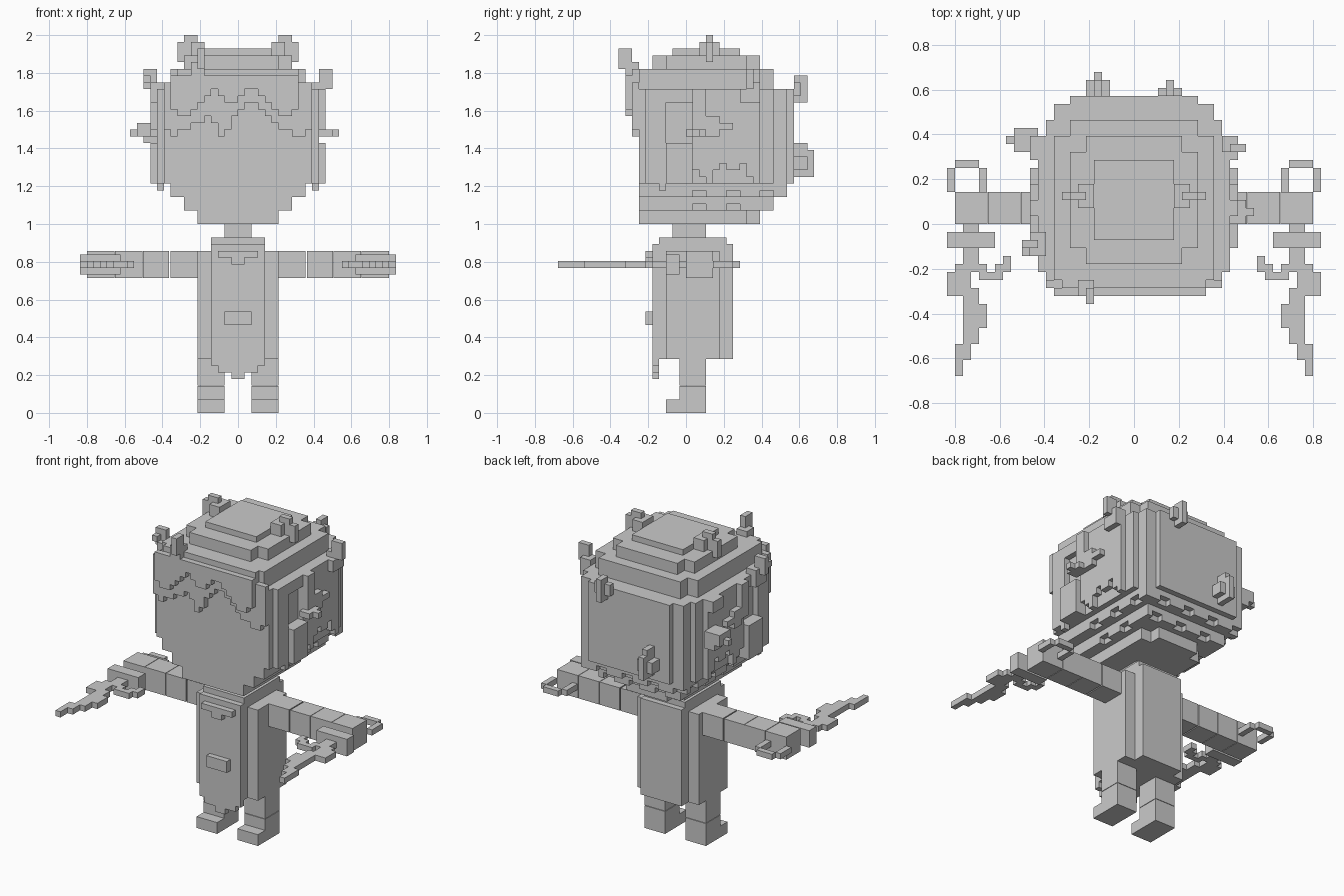
import bpy, bmesh, math
from mathutils import Vector

if "Cube" in bpy.data.objects:
    bpy.data.objects.remove(bpy.data.objects["Cube"])

U = 1 / 28  # size of one block

grey = bpy.data.materials.new("grey")
grey.diffuse_color = (0.59, 0.59, 0.59, 1)
grey.use_nodes = True
grey.node_tree.nodes["Principled BSDF"].inputs["Base Color"].default_value = grey.diffuse_color


def box(x0, x1, y0, y1, z0, z1):
    """Set of unit cells filling a block."""
    return {(x, y, z) for x in range(x0, x1) for y in range(y0, y1) for z in range(z0, z1)}


def finish(name, bm):
    me = bpy.data.meshes.new(name)
    bm.to_mesh(me)
    bm.free()
    me.materials.append(grey)
    ob = bpy.data.objects.new(name, me)
    bpy.context.collection.objects.link(ob)
    return ob


def voxels(name, cells, offset=(0, 0, 0), mirror=False):
    """Outer skin of a cell set, with coplanar faces merged."""
    bm = bmesh.new()
    verts = {}

    def vert(p):
        if p not in verts:
            q = (Vector(p) + Vector(offset)) * U
            verts[p] = bm.verts.new((-q.x if mirror else q.x, q.y, q.z))
        return verts[p]

    for c in cells:
        for a in range(3):
            for s in (0, 1):
                n = list(c)
                n[a] += 1 if s else -1
                if tuple(n) in cells:
                    continue
                b, d = (a + 1) % 3, (a + 2) % 3
                loop = []
                for i, j in ((0, 0), (1, 0), (1, 1), (0, 1)):
                    p = list(c)
                    p[a] += s
                    p[b] += i
                    p[d] += j
                    loop.append(vert(tuple(p)))
                if (s == 0) != mirror:
                    loop.reverse()
                bm.faces.new(loop)
    bmesh.ops.dissolve_limit(bm, angle_limit=0.01, verts=bm.verts[:], edges=bm.edges[:])
    return finish(name, bm)


def block(name, x0, x1, y0, y1, z0, z1):
    """Plain box given in blocks, any fraction allowed."""
    bm = bmesh.new()
    bmesh.ops.create_cube(bm, size=1)
    for v in bm.verts:
        v.co = Vector(((x0 + x1) / 2 + v.co.x * (x1 - x0),
                       (y0 + y1) / 2 + v.co.y * (y1 - y0),
                       (z0 + z1) / 2 + v.co.z * (z1 - z0))) * U
    return finish(name, bm)


# Torso with raised front and back
torso = box(-6, 6, -3, 5, 8, 24) | box(-4, 4, -5, 7, 8, 25) | box(-4, 4, -4, 6, 25, 26)
voxels("torso", torso)
# Pointed hem, collar and buckle
voxels("hem", box(-4, 4, -5, -4, 7, 8) | box(-3, 3, -5, -4, 6, 7) | box(-1, 1, -5, -4, 5, 6))
voxels("collar", box(-3, 3, -6, -5, 23, 24) | box(-1, 1, -6, -5, 22, 23))
voxels("buckle", box(-2, 2, -6, -5, 13, 15))
voxels("neck", box(-2, 2, -2, 3, 26, 28))

# Curved blade with a hook, rows run forward from the guard: (row, first column, end column)
BLADE = [(3, 2, 4), (4, 2, 4), (4, 7, 8), (5, 1, 5), (5, 6, 8), (6, 0, 3), (6, 4, 7),
         (7, 0, 3), (8, 0, 4), (9, 2, 4), (10, 2, 5), (11, 2, 5), (12, 2, 5),
         (13, 2, 4), (14, 2, 4), (15, 1, 3), (16, 1, 3), (17, 1, 2), (18, 1, 2)]

for side, s in (("left", -1), ("right", 1)):
    # Leg, shin and foot
    for part, y0, z0, z1 in (("leg", -1, 4.04, 8), ("shin", -1, 2, 3.96), ("foot", -3, 0, 2)):
        block(side + "_" + part, *sorted((s * 2, s * 6)), y0, 3, z0, z1)
    # Arm segments
    for part, a, b in (("upper_arm", 6, 10), ("elbow", 10.2, 14.1),
                       ("forearm", 14.18, 18.24), ("hand", 18.32, 22.4)):
        block(side + "_" + part, *sorted((s * a, s * b)), 0, 4, 20, 24)
    # Weapon: blade, grip, pommel ring and guard
    off = (-23.4, 0, -0.5)
    cells = box(2, 4, -3, 4, 22, 23)
    for r, c0, c1 in BLADE:
        cells |= box(c0, c1, -r - 1, -r, 22, 23)
    cells |= box(0, 5, 4, 7, 22, 23) - box(1, 4, 4, 7, 22, 23) | box(1, 4, 7, 8, 22, 23)
    voxels(side + "_blade", cells, off, s > 0)
    voxels(side + "_guard", box(0, 6, -3, -1, 21, 24), off, s > 0)

# Head: stepped chin, skull and stepped crown
head = box(-6, 6, -7, 9, 28, 30) | box(-4, 4, -7, 11, 28, 30)
head |= box(-8, 8, -7, 13, 30, 32) | box(-10, 10, -7, 15, 32, 34)
# Ragged hair tips notched out of the lower steps at the back and sides
for w, back, z in ((10, 15, 32), (8, 13, 30)):
    for x in range(-w, w):
        if (x + 20) % 5 in (0, 1):
            head -= box(x, x + 1, back - 1, back, z, z + 1)
    for y in range(0, back - 2):
        if y % 5 in (1, 2):
            head -= box(w - 1, w, y, y + 1, z, z + 1) | box(-w, 1 - w, y, y + 1, z, z + 1)
head |= box(-11, 11, -7, 13, 34, 48) | box(-10, 10, -7, 15, 34, 48) | box(-8, 8, 15, 16, 34, 48)
head |= box(-10, 10, -7, 11, 48, 51) | box(-8, 8, -8, 13, 48, 51)
head |= box(-8, 8, -3, 9, 51, 53) | box(-6, 6, -5, 11, 51, 53) | box(-5, 5, -2, 8, 53, 54)

# Fringe: two layers with stepped lower edges, one number per column
LOW = [42, 41, 42, 42, 43, 43, 44, 43, 41, 42, 44, 45, 46, 46, 45, 44, 43, 42, 42, 41, 41, 42]
HIGH = [45, 44, 44, 45, 46, 47, 48, 47, 46, 46, 47, 48, 48, 47, 46, 45, 44, 44, 45]
for i, z in enumerate(LOW):
    head |= box(i - 11, i - 10, -8, -7, z, 49)
for i, z in enumerate(HIGH):
    head |= box(i - 10, i - 9, -9, -8, z, 50)
head |= box(-9, 9, -8, -7, 49, 51)

# Side hair with ragged edges, and ears
SIDE = [36, 35, 34, 36, 37, 36, 36, 37, 35, 34]
hair = box(11, 12, -6, -4, 34, 48) | box(11, 12, -4, -3, 33, 48) | box(11, 12, -6, 11, 46, 48)
for i, z in enumerate(SIDE):
    hair |= box(11, 12, i + 1, i + 2, z, 48)
hair |= box(11, 13, -3, 1, 34, 40)
hair |= box(12, 13, 1, 3, 42, 48) | box(12, 13, 3, 5, 41, 44) | box(12, 13, 5, 7, 42, 43)
hair |= box(12, 13, 8, 11, 46, 48)
head |= hair | {(-1 - x, y, z) for x, y, z in hair}

# Loose tufts: crown pair, front, sides and back
crown = box(5, 9, 3, 4, 52, 55) | box(5, 7, 2, 5, 53, 55) | box(6, 8, 3, 4, 54, 56)
head |= crown | {(-1 - x, y, z) for x, y, z in crown}
head |= box(-7, -5, -9, -7, 50, 52) | box(-6, -5, -10, -8, 51, 54)
head |= box(-13, -11, -4, -1, 46, 49) | box(-14, -12, -3, -2, 48, 51) | box(-14, -13, -4, -2, 49, 50)
head |= box(-15, -12, 9, 12, 41, 43) | box(-16, -14, 10, 11, 41, 42) | box(-14, -12, 10, 12, 40, 41)
head |= box(11, 13, 9, 11, 46, 49) | box(12, 14, 9, 10, 48, 51)
head |= box(12, 14, 0, 3, 41, 42) | box(13, 15, 1, 2, 41, 42)
head |= box(3, 6, 16, 17, 47, 49) | box(4, 5, 16, 18, 46, 50)
head |= box(-6, -3, 16, 18, 36, 38) | box(-5, -4, 16, 19, 35, 39) | box(-5, -4, 16, 18, 38, 40)
voxels("head", head)
